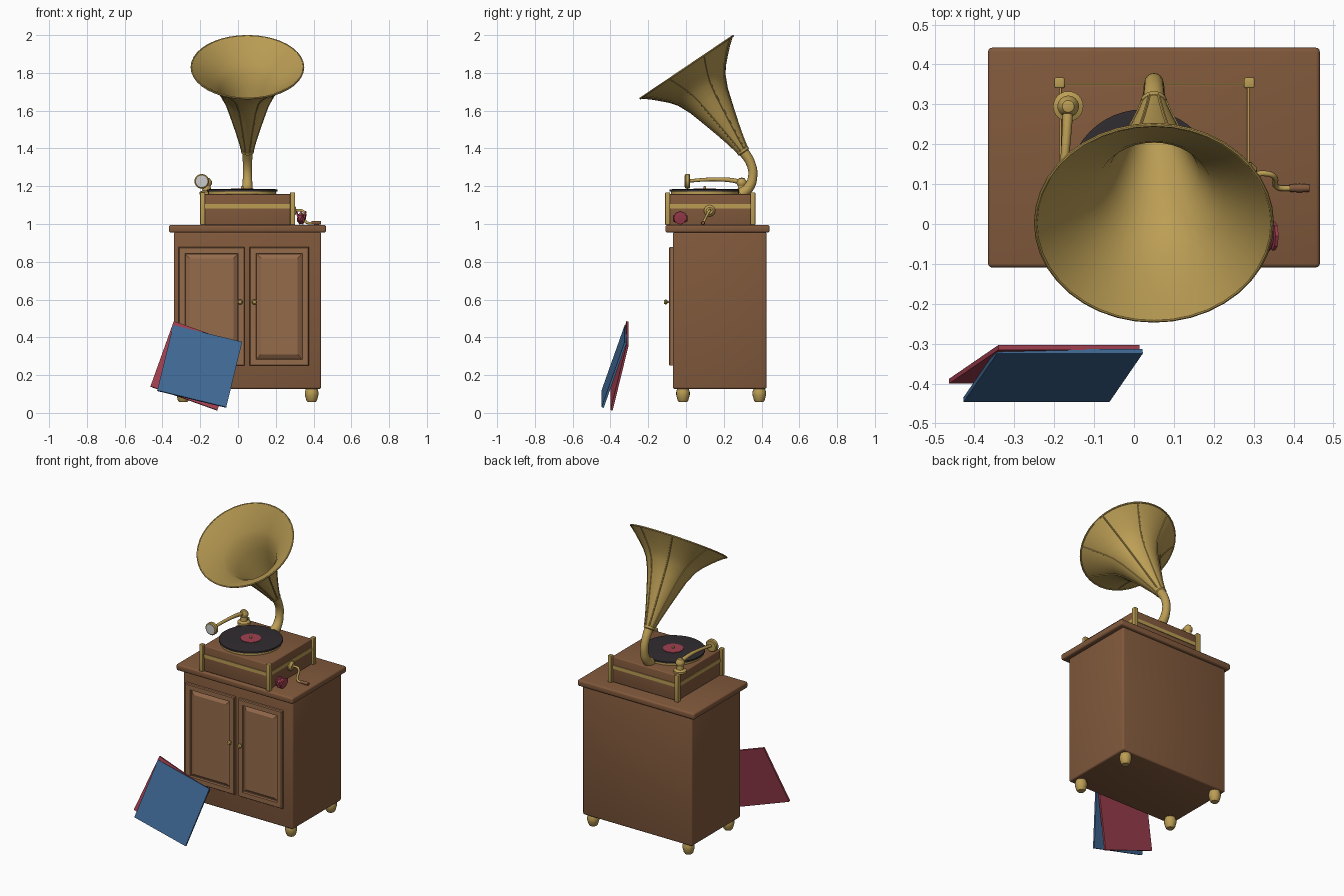
import bpy, bmesh, math
from mathutils import Vector

if "Cube" in bpy.data.objects:
    bpy.data.objects.remove(bpy.data.objects["Cube"])

CX = 0.05  # centre line of the cabinet and horn


def material(name, r, g, b):
    m = bpy.data.materials.new(name)
    m.diffuse_color = (r, g, b, 1)
    m.use_nodes = True
    m.node_tree.nodes["Principled BSDF"].inputs["Base Color"].default_value = m.diffuse_color
    return m


WOOD = material("wood", 0.22, 0.10, 0.045)
DOOR = material("door_wood", 0.30, 0.145, 0.07)
BRASS = material("brass", 0.50, 0.34, 0.09)
BLACK = material("vinyl", 0.03, 0.025, 0.03)
RED = material("red", 0.36, 0.05, 0.08)
BLUE = material("blue", 0.05, 0.14, 0.30)
SILVER = material("silver", 0.7, 0.7, 0.7)


def finish(ob, name, mat, smooth=True):
    ob.name = name
    ob.data.materials.clear()
    ob.data.materials.append(mat)
    if smooth:
        bpy.ops.object.select_all(action='DESELECT')
        ob.select_set(True)
        bpy.context.view_layer.objects.active = ob
        bpy.ops.object.shade_smooth_by_angle(angle=math.radians(35))
    return ob


def from_bmesh(bm, name, mat, smooth=True):
    me = bpy.data.meshes.new(name)
    bmesh.ops.recalc_face_normals(bm, faces=bm.faces)
    bm.to_mesh(me)
    bm.free()
    ob = bpy.data.objects.new(name, me)
    bpy.context.collection.objects.link(ob)
    return finish(ob, name, mat, smooth)


def box(name, mat, lo, hi, bevel=0.0):
    lo, hi = Vector(lo), Vector(hi)
    bm = bmesh.new()
    bmesh.ops.create_cube(bm, size=1)
    for v in bm.verts:
        v.co = Vector(a * b for a, b in zip(v.co, hi - lo)) + (lo + hi) / 2
    if bevel:
        bmesh.ops.bevel(bm, geom=bm.edges[:], offset=bevel, segments=3, profile=0.5, affect='EDGES')
    return from_bmesh(bm, name, mat, bevel > 0)


def lathe(name, mat, profile, loc=(0, 0, 0), rot=(0, 0, 0), n=32):
    """Spin (radius, height) points around local z."""
    bm = bmesh.new()
    rings = []
    for r, z in profile:
        if r == 0:
            rings.append([bm.verts.new((0, 0, z))] * n)
        else:
            rings.append([bm.verts.new((r * math.cos(2 * math.pi * i / n),
                                        r * math.sin(2 * math.pi * i / n), z)) for i in range(n)])
    for a, b in zip(rings, rings[1:]):
        for i in range(n):
            j = (i + 1) % n
            bm.faces.new(list(dict.fromkeys((a[i], a[j], b[j], b[i]))))
    ob = from_bmesh(bm, name, mat)
    ob.location, ob.rotation_euler = loc, rot
    return ob


def tube(name, mat, pts, radius, radii=None, smooth_path=True, res=4):
    cu = bpy.data.curves.new(name, 'CURVE')
    cu.dimensions = '3D'
    cu.bevel_depth, cu.bevel_resolution, cu.use_fill_caps = radius, res, True
    cu.resolution_u = 6
    sp = cu.splines.new('BEZIER')
    sp.bezier_points.add(len(pts) - 1)
    for i, (p, co) in enumerate(zip(sp.bezier_points, pts)):
        p.co = co
        p.radius = radii[i] if radii else 1
        p.handle_left_type = p.handle_right_type = 'AUTO' if smooth_path else 'VECTOR'
    ob = bpy.data.objects.new(name, cu)
    bpy.context.collection.objects.link(ob)
    bpy.ops.object.select_all(action='DESELECT')
    ob.select_set(True)
    bpy.context.view_layer.objects.active = ob
    bpy.ops.object.convert(target='MESH')
    return finish(bpy.context.object, name, mat)


# Cabinet body, top and feet
box("cabinet_body", WOOD, (-0.34, -0.07, 0.127), (0.44, 0.426, 0.957), 0.01)
box("cabinet_top", WOOD, (-0.366, -0.109, 0.955), (0.466, 0.442, 0.995), 0.01)
foot = [(0, 0.058), (0.022, 0.058), (0.028, 0.066), (0.036, 0.095), (0.036, 0.11), (0.03, 0.13), (0, 0.13)]
for sx, x in (("left", -0.29), ("right", 0.39)):
    for sy, y in (("front", -0.016), ("back", 0.388)):
        lathe(f"{sy}_{sx}_foot", BRASS, foot, (x, y, 0), n=16)

# Doors with raised panels, and knobs
for side, x0, x1, kx in (("left", -0.315, 0.035, 0.011), ("right", 0.062, 0.375, 0.087)):
    bm = bmesh.new()
    bmesh.ops.create_cube(bm, size=1)
    for v in bm.verts:
        v.co = ((x0 + x1) / 2 + v.co.x * (x1 - x0), -0.074 + v.co.y * 0.02, 0.564 + v.co.z * 0.628)
    front = [min(bm.faces, key=lambda f: f.calc_center_median().y)]
    for thick, depth in ((0.006, 0.006), (0.042, 0), (0.004, -0.012), (0.006, 0), (0.026, 0.012)):
        bmesh.ops.inset_region(bm, faces=front, thickness=thick, depth=depth)
    from_bmesh(bm, f"{side}_door", DOOR, False)
    lathe(f"{side}_door_knob", BRASS,
          [(0.006, 0), (0.006, 0.012), (0.013, 0.018), (0.014, 0.023), (0.009, 0.03), (0, 0.031)],
          (kx, -0.086, 0.587), (math.pi / 2, 0, 0), 16)

# Player case, brass band and corner posts
box("player_case", WOOD, (-0.183, -0.093, 0.994), (0.285, 0.35, 1.158), 0.006)
box("case_band", BRASS, (-0.187, -0.097, 1.083), (0.289, 0.354, 1.106))
for sx, x in (("left", -0.187), ("right", 0.289)):
    for sy, y in (("front", -0.097), ("back", 0.354)):
        box(f"{sy}_{sx}_post", BRASS, (x - 0.013, y - 0.013, 0.995), (x + 0.013, y + 0.013, 1.168), 0.004)

# Turntable, record, label and spindle
RC = (0.022, 0.1, 0)
lathe("turntable", BRASS, [(0, 1.155), (0.18, 1.155), (0.18, 1.173), (0, 1.173)], RC, n=48)
lathe("record", BLACK, [(0, 1.173), (0.187, 1.173), (0.187, 1.183), (0.175, 1.184), (0, 1.184)], RC, n=48)
lathe("record_label", RED, [(0, 1.183), (0.06, 1.183), (0.06, 1.187), (0, 1.187)], RC)
lathe("spindle", BRASS, [(0.007, 1.18), (0.007, 1.198), (0, 1.203)], RC, n=12)

# Tonearm with base and sound box
lathe("tonearm_base", BRASS, [(0, 1.157), (0.038, 1.157), (0.038, 1.17), (0.022, 1.178), (0.02, 1.2),
                              (0.027, 1.212), (0.027, 1.225), (0.015, 1.242), (0, 1.246)],
      (-0.165, 0.295, 0), n=24)
tube("tonearm", BRASS, [(-0.165, 0.295, 1.22), (-0.168, 0.24, 1.232), (-0.177, 0.13, 1.236),
                        (-0.19, 0.015, 1.228)], 0.011, [1.2, 1.1, 0.9, 0.8])
lathe("sound_box", BRASS, [(0, -0.014), (0.033, -0.014), (0.039, -0.009), (0.039, 0.009), (0.033, 0.014),
                           (0, 0.014)], (-0.192, 0.008, 1.226), (math.pi / 2, 0, 0))
lathe("sound_box_face", SILVER, [(0.031, 0.012), (0.031, 0.016), (0, 0.017)],
      (-0.192, 0.008, 1.226), (math.pi / 2, 0, 0))
tube("needle", SILVER, [(-0.192, 0.008, 1.19), (-0.185, 0.006, 1.184)], 0.003, res=1)

# Crank
lathe("crank_boss", BRASS, [(0, 0), (0.03, 0), (0.03, 0.01), (0.018, 0.022), (0, 0.024)],
      (0.285, 0.125, 1.07), (0, math.pi / 2, 0), 24)
tube("crank_arm", BRASS, [(0.29, 0.125, 1.07), (0.34, 0.125, 1.07), (0.352, 0.118, 1.06),
                          (0.357, 0.094, 1.013), (0.368, 0.09, 1.006), (0.40, 0.09, 1.005)], 0.007)
lathe("crank_grip", WOOD, [(0, 0), (0.009, 0), (0.011, 0.025), (0.009, 0.05), (0, 0.05)],
      (0.39, 0.09, 1.006), (0, math.pi / 2, 0), 16)

# Curved neck
tube("horn_neck", BRASS, [(CX, 0.29, 1.158), (CX, 0.33, 1.19), (CX, 0.353, 1.25), (CX, 0.345, 1.315),
                          (CX, 0.288, 1.407)], 0.025, [1.25, 1.1, 0.97, 0.97, 1.15], res=6)

# Flared horn, rolled rim and seams; local z points out of the mouth
MOUTH, TILT = Vector((CX, 0.003, 1.83)), (math.radians(34), 0, 0)
flare = [(0.297, 0), (0.254, -0.035), (0.215, -0.072), (0.18, -0.107), (0.151, -0.145), (0.119, -0.215),
         (0.093, -0.3), (0.064, -0.4), (0.044, -0.475), (0.03, -0.535)]
inner = [(r - 0.005, z + 0.002) for r, z in flare]
lathe("horn", BRASS, inner[::-1] + flare, MOUTH, TILT, 40)
rim = [(0.296 + 0.005 * math.cos(a * math.pi / 4), 0.005 * math.sin(a * math.pi / 4)) for a in range(9)]
lathe("horn_rim", BRASS, rim, MOUTH, TILT, 40)
lathe("horn_collar", BRASS, [(0.026, -0.545), (0.034, -0.54), (0.034, -0.525), (0.026, -0.52)], MOUTH, TILT, 24)
for i in range(8):
    a = math.radians(22.5 + 45 * i)
    seam = tube(f"horn_seam_{i + 1}", BRASS,
                [(r * math.cos(a), r * math.sin(a), z) for r, z in flare], 0.004, smooth_path=False, res=1)
    seam.location, seam.rotation_euler = MOUTH, TILT

# Rose lying beside the case: faceted bud with outer petals
bm = bmesh.new()
bmesh.ops.create_icosphere(bm, subdivisions=1, radius=1)
for v in bm.verts:
    v.co = (0.333 + v.co.x * 0.024, -0.03 + v.co.y * 0.045, 1.03 + v.co.z * 0.034)
from_bmesh(bm, "rose_bud", RED, False)
for i, (x, tilt) in enumerate(((0.318, -0.25), (0.35, 0.25))):
    lathe(f"rose_petal_{i + 1}", RED, [(0, -0.004), (0.036, -0.004), (0.036, 0.004), (0, 0.008)],
          (x, -0.03, 1.033), (0, math.pi / 2 + tilt, 0), 8)

# Record sleeves leaning in front
for name, mat, loc, ax, ay in (("blue_sleeve", BLUE, (-0.203, -0.380, 0.246), -19, 13.7),
                               ("red_sleeve", RED, (-0.225, -0.352, 0.249), -13, 19.7)):
    ob = box(name, mat, (-0.188, -0.006, -0.188), (0.188, 0.006, 0.188))
    ob.location = loc
    ob.rotation_euler = (math.radians(ax), math.radians(ay), 0)
